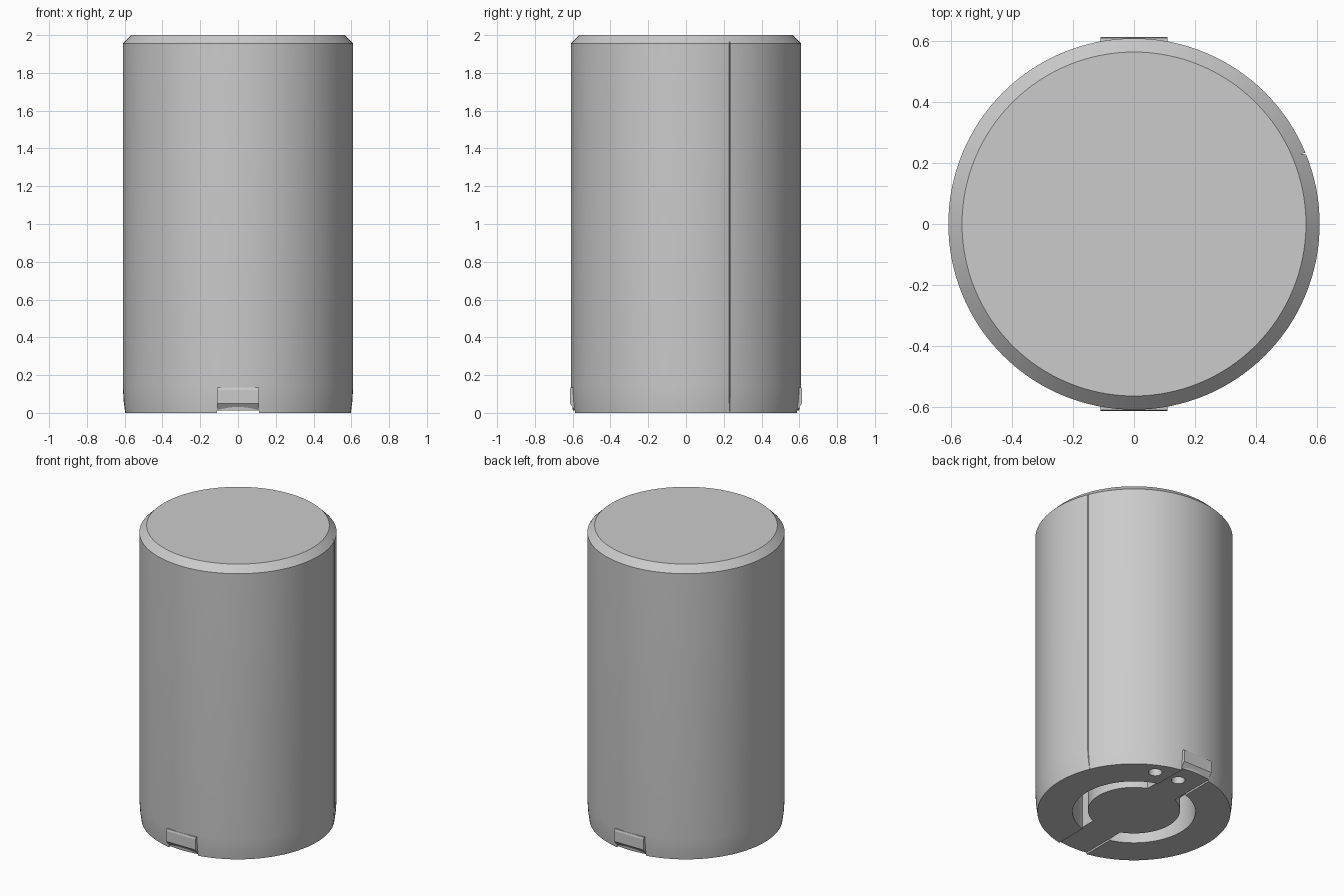
import bpy, bmesh, math
from mathutils import Matrix, Vector

cube = bpy.data.objects.get("Cube")
if cube:
    bpy.data.objects.remove(cube, do_unlink=True)

grey = bpy.data.materials.new("plain grey")
grey.use_nodes = True
grey.diffuse_color = (0.6, 0.6, 0.6, 1)
grey.node_tree.nodes["Principled BSDF"].inputs["Base Color"].default_value = (0.6, 0.6, 0.6, 1)


def finish(name, bm):
    """Turn a bmesh into a grey object."""
    bmesh.ops.recalc_face_normals(bm, faces=bm.faces)
    mesh = bpy.data.meshes.new(name)
    bm.to_mesh(mesh)
    bm.free()
    mesh.materials.append(grey)
    obj = bpy.data.objects.new(name, mesh)
    bpy.context.collection.objects.link(obj)
    return obj


def lathe(name, profile, steps=128):
    bm = bmesh.new()
    verts = [bm.verts.new((r, 0, z)) for r, z in profile]
    edges = [bm.edges.new(pair) for pair in zip(verts, verts[1:])]
    bmesh.ops.spin(bm, geom=verts + edges, axis=(0, 0, 1), cent=(0, 0, 0),
                   angle=math.tau, steps=steps, use_duplicate=False)
    bmesh.ops.remove_doubles(bm, verts=bm.verts, dist=0.0001)
    return finish(name, bm)


def box(name, low, high):
    low, high = Vector(low), Vector(high)
    bm = bmesh.new()
    place = Matrix.Translation((low + high) / 2) @ Matrix.Diagonal((*(high - low), 1))
    bmesh.ops.create_cube(bm, size=1, matrix=place)
    return finish(name, bm)


def prism(name, points, depth):
    """Extrude a closed outline of 3D points along a vector."""
    bm = bmesh.new()
    face = bm.faces.new([bm.verts.new(p) for p in points])
    new = bmesh.ops.extrude_face_region(bm, geom=[face])["geom"]
    moved = [v for v in new if isinstance(v, bmesh.types.BMVert)]
    bmesh.ops.translate(bm, verts=moved, vec=depth)
    return finish(name, bm)


def cut(target, cutter):
    mod = target.modifiers.new("cut", 'BOOLEAN')
    mod.operation, mod.solver, mod.object = 'DIFFERENCE', 'EXACT', cutter
    bpy.context.view_layer.objects.active = target
    bpy.ops.object.modifier_apply(modifier=mod.name)
    bpy.data.objects.remove(cutter, do_unlink=True)


BAR = 0.11       # half width of the base bar
STEP = 0.012     # height of the base bar above the rim
POCKET = 0.25    # depth of the ring pocket

# Body: chamfered top, tapered foot, ring pocket around a central disc
body = lathe("body", [(0, STEP), (0.285, STEP), (0.285, POCKET), (0.38, POCKET),
                      (0.38, 0), (0.597, 0), (0.605, 0.06), (0.61, 0.14),
                      (0.61, 1.955), (0.565, 2), (0, 2)])

# Shallow slot across the foot
cut(body, box("slot_cutter", (-BAR, -0.7, -0.1), (BAR, 0.7, STEP)))

# V-shaped seam running up the left side
cut(body, prism("seam_cutter", [(0.547, 0.231, -0.1), (0.62, 0.218, -0.1),
                                (0.62, 0.242, -0.1)], (0, 0, 2.3)))

# Two small round holes in the foot
for x in (0.03, 0.215):
    bm = bmesh.new()
    bmesh.ops.create_cone(bm, cap_ends=True, segments=32, radius1=0.042, radius2=0.042,
                          depth=0.3, matrix=Matrix.Translation((x, 0.46, 0)))
    cut(body, finish("hole_cutter", bm))

# Bridges joining the central disc to the rim, and clips on the rim
for side, word in ((-1, "front"), (1, "back")):
    ends = sorted((side * 0.26, side * 0.385))
    box(word + "_bridge", (-BAR, ends[0], STEP), (BAR, ends[1], POCKET + 0.01))
    outline = [(0.55, STEP), (0.587, STEP), (0.615, 0.05), (0.615, 0.12),
               (0.611, 0.135), (0.55, 0.135)]
    prism(word + "_clip", [(-BAR, side * y, z) for y, z in outline], (2 * BAR, 0, 0))

# Smooth the round wall and keep the edges crisp
bpy.ops.object.select_all(action='DESELECT')
body.select_set(True)
bpy.context.view_layer.objects.active = body
bpy.ops.object.shade_smooth_by_angle(angle=math.radians(30))
